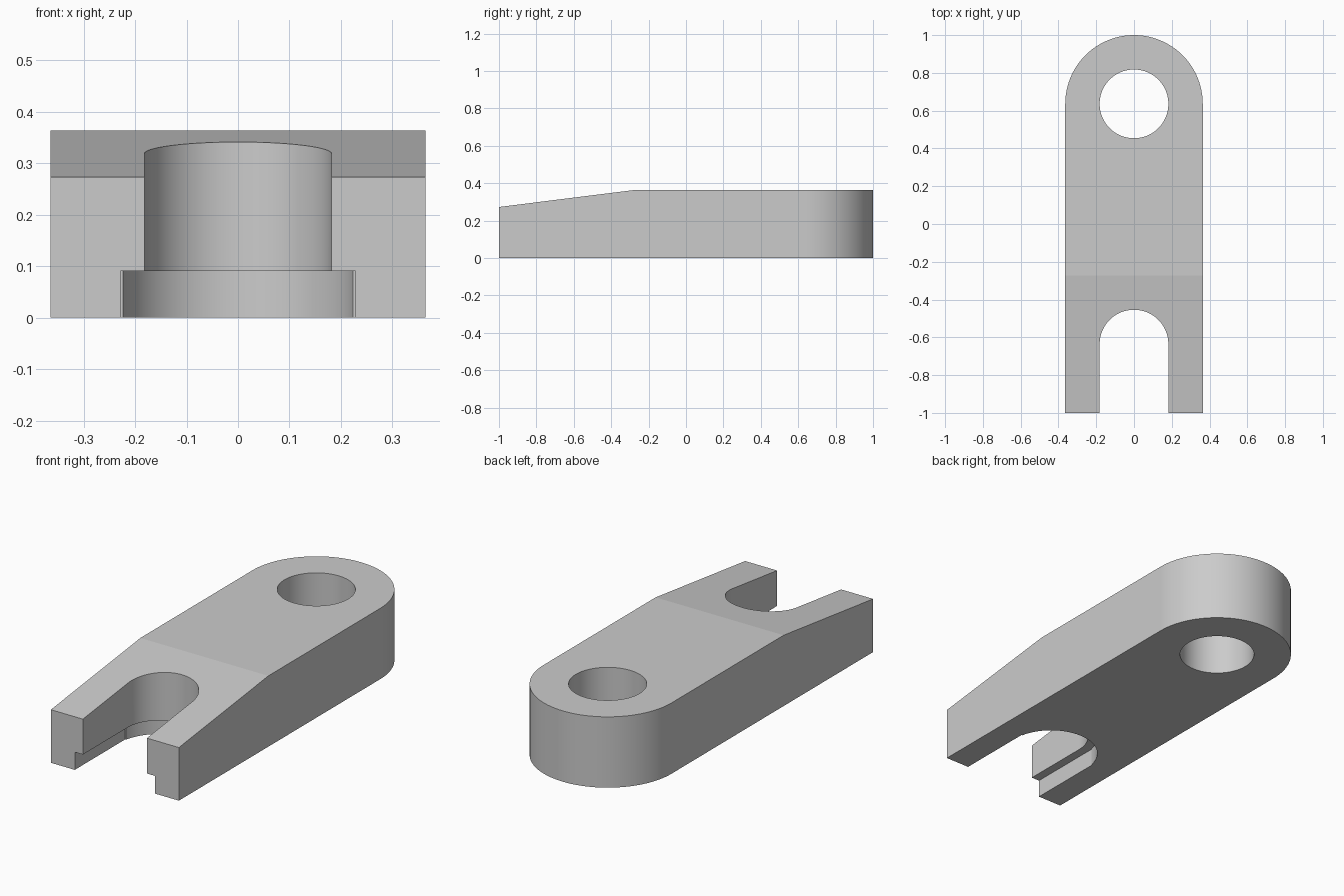
import bpy, bmesh
from math import pi, sin, cos, radians

if "Cube" in bpy.data.objects:
    bpy.data.objects.remove(bpy.data.objects["Cube"])

HALF_W, HEIGHT, NOSE_Z, BEND_Y = 0.364, 0.364, 0.273, -0.273
BORE_R, STEP_R, STEP_Z, CENTRE_Y = 0.182, 0.228, 0.091, 0.636


def arc(radius, cy, start=0.0, sweep=pi, steps=48):
    return [(radius * cos(start + sweep * i / steps), cy + radius * sin(start + sweep * i / steps))
            for i in range(steps + 1)]


def prism(name, outline, z0, z1):
    """Extrude a plan outline from z0 to z1."""
    bm = bmesh.new()
    face = bm.faces.new([bm.verts.new((x, y, z0)) for x, y in outline])
    top = bmesh.ops.extrude_face_region(bm, geom=[face])["geom"]
    bmesh.ops.translate(bm, verts=[v for v in top if isinstance(v, bmesh.types.BMVert)],
                        vec=(0, 0, z1 - z0))
    bmesh.ops.recalc_face_normals(bm, faces=bm.faces)
    mesh = bpy.data.meshes.new(name)
    bm.to_mesh(mesh)
    bm.free()
    obj = bpy.data.objects.new(name, mesh)
    bpy.context.collection.objects.link(obj)
    return obj


def select(obj):
    bpy.ops.object.select_all(action='DESELECT')
    obj.select_set(True)
    bpy.context.view_layer.objects.active = obj


def cut(body, cutter):
    select(body)
    mod = body.modifiers.new("cut", 'BOOLEAN')
    mod.operation, mod.solver, mod.object = 'DIFFERENCE', 'EXACT', cutter
    bpy.ops.object.modifier_apply(modifier=mod.name)
    bpy.data.objects.remove(cutter)


# Long arm with one rounded end
arm = prism("link_arm", arc(HALF_W, CENTRE_Y) + [(-HALF_W, -1), (HALF_W, -1)], 0, HEIGHT)

# Sloping top of the forked end
slope = (HEIGHT - NOSE_Z) / (BEND_Y + 1)
wedge = prism("slope_cutter", [(-1, -1.2), (1, -1.2), (1, BEND_Y), (-1, BEND_Y)], HEIGHT, 1)
for v in wedge.data.vertices:
    if v.co.z < 0.5:
        v.co.z += slope * (v.co.y - BEND_Y)
cut(arm, wedge)

# Round through hole
cut(arm, prism("hole_cutter", arc(BORE_R, CENTRE_Y, 0, 2 * pi, 96)[:-1], -0.5, 1))

# Open fork slot with a wider recess below
cut(arm, prism("slot_cutter", arc(BORE_R, -CENTRE_Y) + [(-BORE_R, -1.5), (BORE_R, -1.5)], -0.5, 1))
cut(arm, prism("recess_round_cutter", arc(STEP_R, -CENTRE_Y, 0, 2 * pi, 96)[:-1], -0.5, STEP_Z))
recess = [(-STEP_R, -1.5), (STEP_R, -1.5), (STEP_R, -0.591), (-STEP_R, -0.591)]
cut(arm, prism("recess_box_cutter", recess, -0.5, STEP_Z))

# Smooth curved walls, crisp edges
select(arm)
bpy.ops.object.shade_smooth_by_angle(angle=radians(6))
weighted = arm.modifiers.new("weighted_normals", 'WEIGHTED_NORMAL')
weighted.keep_sharp = True

# Single plain grey
grey = bpy.data.materials.new("plain_grey")
grey.use_nodes = True
colour = (0.6, 0.6, 0.6, 1)
grey.diffuse_color = colour
grey.node_tree.nodes["Principled BSDF"].inputs["Base Color"].default_value = colour
arm.data.materials.clear()
arm.data.materials.append(grey)
